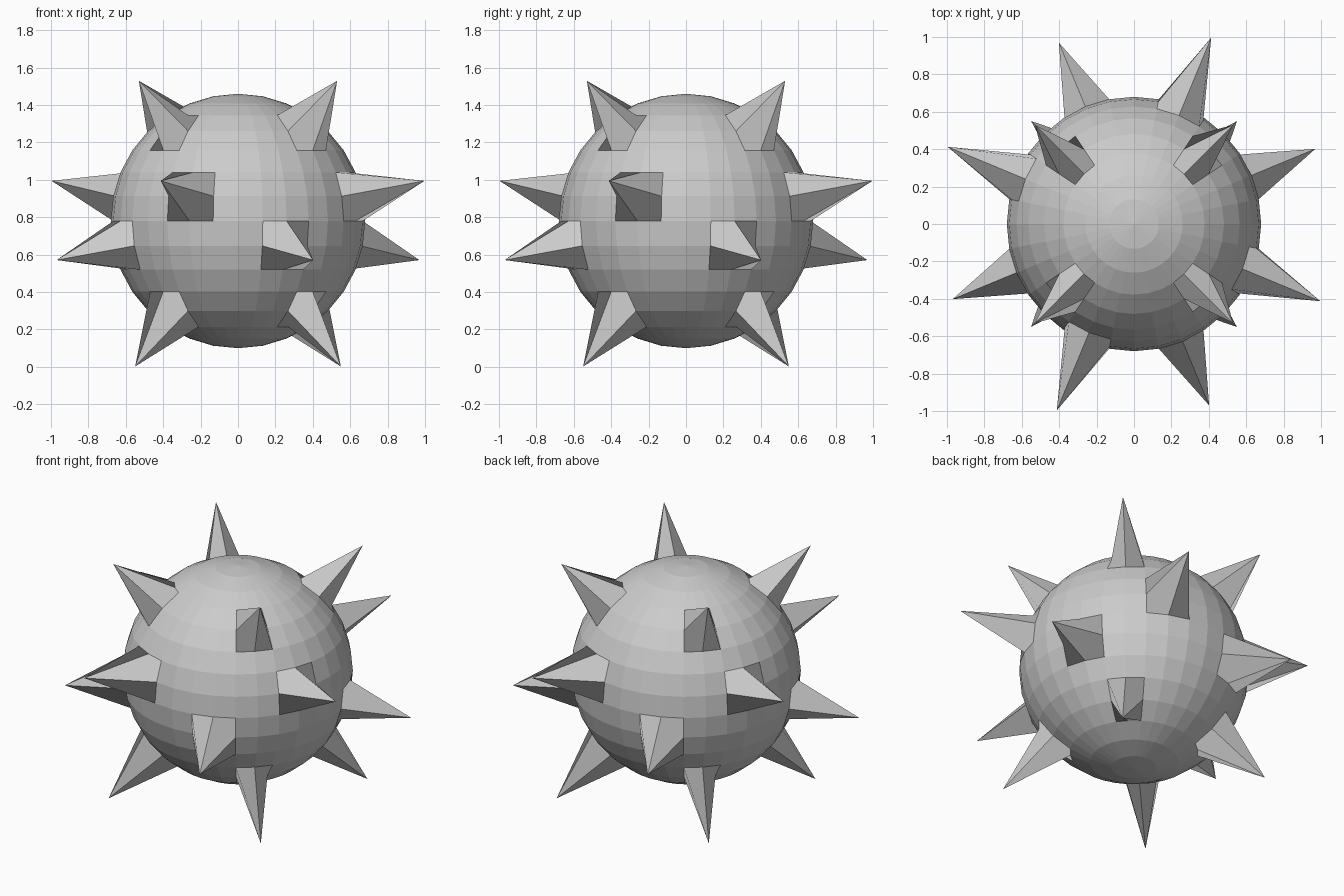
import bpy
from math import radians, sin, cos
from mathutils import Vector

if "Cube" in bpy.data.objects:
    bpy.data.objects.remove(bpy.data.objects["Cube"])

CENTER = Vector((0, 0, 0.78))
RADIUS = 0.68

# Round body
bpy.ops.mesh.primitive_uv_sphere_add(segments=32, ring_count=16, radius=RADIUS, location=(0, 0, 0))
ball = bpy.context.object
ball.name = "spiked_ball"
verts = ball.data.vertices


def direction(azimuth, latitude):
    a, l = radians(azimuth), radians(latitude)
    return Vector((cos(l) * cos(a), cos(l) * sin(a), sin(l)))


def pull_spike(azimuth, latitude, length):
    """Pull the grid vertex nearest the given direction out into a spike."""
    d = direction(azimuth, latitude)
    tip = max(verts, key=lambda v: v.co.normalized().dot(d))
    tip.co = d * length


# Four rings of four spikes: first azimuth, latitude, tip distance
for start, latitude, length in ((45, 45, 1.06), (-22.5, 11.25, 1.10),
                                (22.5, -11.25, 1.07), (45, -45, 1.10)):
    for quarter in range(4):
        pull_spike(start + 90 * quarter, latitude, length)

# Rest the lowest tips on the ground
for v in verts:
    v.co += CENTER
ball.data.shade_flat()
